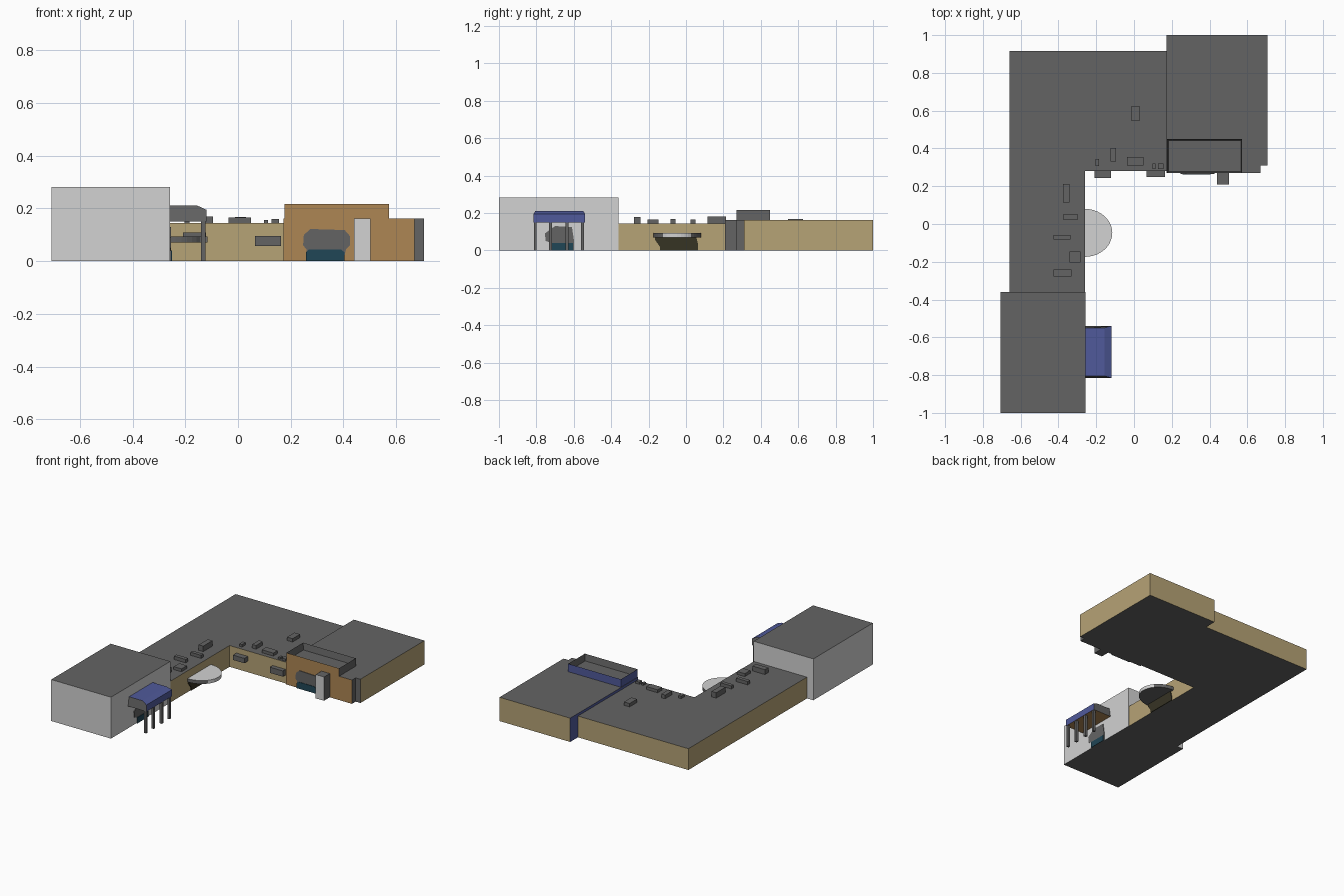
import bpy, bmesh, math
from mathutils import Vector

if "Cube" in bpy.data.objects:
    bpy.data.objects.remove(bpy.data.objects["Cube"])


def srgb(r, g, b):
    f = lambda c: (c / 255 / 12.92) if c < 11 else ((c / 255 + 0.055) / 1.055) ** 2.4
    return (f(r), f(g), f(b), 1)


COLOURS = {
    "tan": srgb(182, 163, 118), "brown": srgb(174, 134, 84),
    "grey": srgb(100, 100, 100), "white": srgb(210, 210, 210),
    "blue": srgb(80, 90, 155), "teal": srgb(32, 70, 86),
    "dark_olive": srgb(54, 51, 36),
}
NAMES = list(COLOURS)
MATS = []
for n, c in COLOURS.items():
    m = bpy.data.materials.new(n)
    m.diffuse_color = c
    m.use_nodes = True
    m.node_tree.nodes["Principled BSDF"].inputs["Base Color"].default_value = m.diffuse_color
    MATS.append(m)


def finish(name, bm, rule):
    """Turn a bmesh into an object; rule is a colour name or f(normal, centre)."""
    bmesh.ops.recalc_face_normals(bm, faces=bm.faces)
    bm.normal_update()
    for f in bm.faces:
        col = rule if isinstance(rule, str) else rule(f.normal, f.calc_center_median())
        f.material_index = NAMES.index(col)
    me = bpy.data.meshes.new(name)
    bm.to_mesh(me)
    bm.free()
    for m in MATS:
        me.materials.append(m)
    ob = bpy.data.objects.new(name, me)
    bpy.context.collection.objects.link(ob)
    return ob


def prism_mesh(pts, axis, lo, hi):
    """Extrude a 2D outline along x (y,z pts), y (x,z pts) or z (x,y pts)."""
    place = {"x": lambda a, b: (lo, a, b), "y": lambda a, b: (a, lo, b),
             "z": lambda a, b: (a, b, lo)}[axis]
    bm = bmesh.new()
    face = bm.faces.new([bm.verts.new(place(*p)) for p in pts])
    out = bmesh.ops.extrude_face_region(bm, geom=[face], use_keep_orig=True)
    step = Vector([hi - lo if axis == a else 0 for a in "xyz"])
    for v in out["geom"]:
        if isinstance(v, bmesh.types.BMVert):
            v.co += step
    return bm


def prism(name, pts, axis, lo, hi, rule):
    return finish(name, prism_mesh(pts, axis, lo, hi), rule)


def rect(a0, a1, b0, b1):
    return [(a0, b0), (a1, b0), (a1, b1), (a0, b1)]


def box(name, x0, x1, y0, y1, z0, z1, rule="grey"):
    return prism(name, rect(x0, x1, y0, y1), "z", z0, z1, rule)


def roofed(wall):
    return lambda n, c: "grey" if abs(n.z) > 0.5 else wall


# main L-shaped building
prism("main_building", [(-0.66, -0.36), (-0.26, -0.36), (-0.26, 0.28), (0.173, 0.28),
                        (0.173, 0.917), (-0.66, 0.917)], "z", 0, 0.145, roofed("tan"))

# tall white store
box("white_store", -0.708, -0.258, -1, -0.36, 0, 0.282, roofed("white"))


# store with brown front
def store_rule(n, c):
    if abs(n.z) > 0.5:
        return "grey"
    if n.y < -0.5:
        return "brown" if c.y < 0.29 else "grey"
    if n.x < -0.5:
        return "blue"
    return "grey" if n.x > 0.5 and c.x < 0.69 else "tan"


prism("brown_store", [(0.173, 0.27), (0.67, 0.27), (0.67, 0.31), (0.706, 0.31),
                      (0.706, 1), (0.173, 1)], "z", 0, 0.162, store_rule)


# raised parapet with a sunken top
def parapet_rule(n, c):
    if n.y < -0.5 and c.y < 0.275:
        return "brown"
    if (n.y > 0.5 and c.y > 0.445) or (n.x < -0.5 and c.x < 0.18):
        return "blue"
    return "grey"


bm = prism_mesh(rect(0.176, 0.573, 0.27, 0.45), "z", 0.162, 0.216)
bmesh.ops.recalc_face_normals(bm, faces=bm.faces)
top = max(bm.faces, key=lambda f: f.calc_center_median().z)
bmesh.ops.inset_individual(bm, faces=[top], thickness=0.01)
for v in top.verts:
    v.co.z -= 0.045
finish("parapet", bm, parapet_rule)

# white pier beside the brown store entrance
box("entrance_pier", 0.44, 0.503, 0.208, 0.27, 0, 0.162,
    lambda n, c: "white" if n.y < -0.5 else "grey")

# brown store entrance: grey arch with teal doors
prism("arch_plate", [(0.262, 0.0), (0.40, 0.0), (0.41, 0.045), (0.425, 0.06), (0.425, 0.095),
                     (0.405, 0.118), (0.275, 0.122), (0.25, 0.10), (0.247, 0.06), (0.26, 0.045)],
      "y", 0.266, 0.27, "grey")
prism("teal_doors", [(0.258, 0), (0.405, 0), (0.405, 0.033), (0.39, 0.045), (0.27, 0.045),
                     (0.258, 0.033)], "y", 0.263, 0.267, "teal")

# white store entrance
prism("store_arch_plate", [(-0.72, 0), (-0.60, 0), (-0.60, 0.06), (-0.61, 0.125), (-0.70, 0.13),
                           (-0.755, 0.09), (-0.75, 0.05), (-0.72, 0.04)],
      "x", -0.258, -0.254, "grey")
prism("store_teal_doors", rect(-0.725, -0.605, 0, 0.04), "x", -0.255, -0.251, "teal")


# blue canopy with sloped front edge
def canopy_rule(n, c):
    if n.z < -0.5:
        return "brown"
    return "grey" if abs(n.y) > 0.5 else "blue"


bm = prism_mesh([(-0.258, 0.15), (-0.12, 0.15), (-0.12, 0.195), (-0.155, 0.211), (-0.258, 0.211)],
                "y", -0.815, -0.54)
for v in bm.verts:
    if v.co.z > 0.2:
        v.co.y += 0.01 if v.co.y < -0.7 else -0.01
finish("canopy", bm, canopy_rule)

# canopy posts
for i, y in enumerate((-0.806, -0.725, -0.635, -0.553)):
    box(f"canopy_post_{i + 1}", -0.14, -0.123, y - 0.008, y + 0.008, 0, 0.152)

# half-round awning and the dark shopfront below it
arc = [(-0.26 + 0.145 * math.cos(a), -0.047 + 0.127 * math.sin(a))
       for a in (math.radians(-90 + 180 * i / 20) for i in range(21))]
prism("round_awning", arc, "z", 0.07, 0.093,
      lambda n, c: "white" if n.z > 0.5 or n.x > 0.8 else "grey")
prism("dark_shopfront", [(-0.14, 0), (0.065, 0), (0.065, 0.03), (0.055, 0.07), (-0.165, 0.07),
                         (-0.165, 0.055), (-0.14, 0.02)], "x", -0.26, -0.254, "dark_olive")

# box signs on the inner wall
box("wall_box_left", -0.208, -0.122, 0.243, 0.28, 0.075, 0.108)
box("wall_box_right", 0.065, 0.163, 0.25, 0.28, 0.057, 0.096)

# rooftop units: x0, x1, y0, y1, top
units = [(-0.012, 0.03, 0.545, 0.625, 0.168), (-0.124, -0.095, 0.33, 0.402, 0.17),
         (-0.204, -0.184, 0.306, 0.345, 0.162), (-0.036, 0.05, 0.309, 0.356, 0.165),
         (0.098, 0.113, 0.29, 0.32, 0.157), (0.127, 0.155, 0.29, 0.32, 0.16),
         (-0.377, -0.342, 0.114, 0.213, 0.182), (-0.377, -0.296, 0.025, 0.05, 0.166),
         (-0.425, -0.336, -0.083, -0.057, 0.168), (-0.341, -0.283, -0.205, -0.146, 0.165),
         (-0.425, -0.331, -0.279, -0.242, 0.178)]
for i, (x0, x1, y0, y1, z) in enumerate(units):
    box(f"roof_unit_{i + 1}", x0, x1, y0, y1, 0.143, z)
